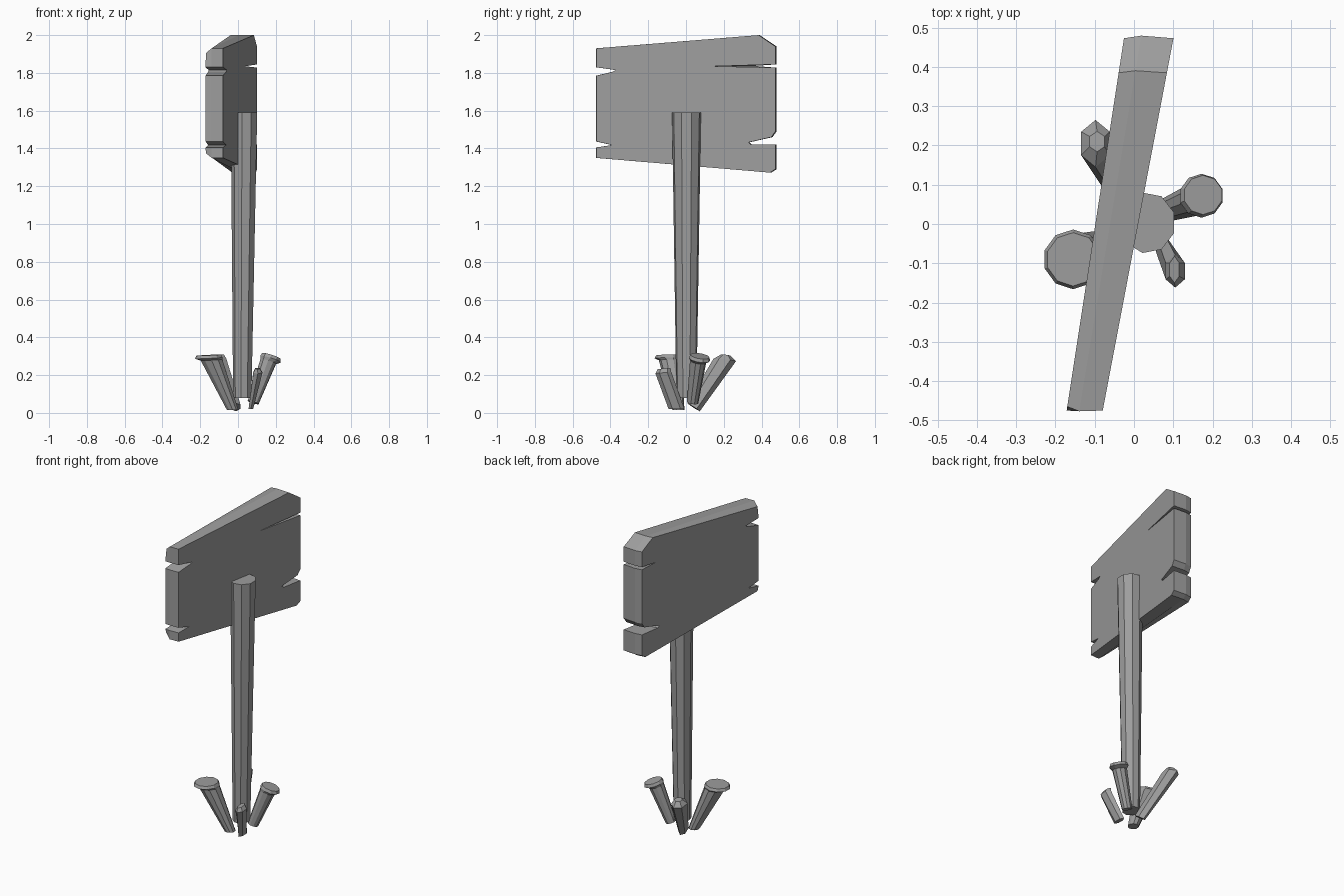
import bpy, bmesh
from math import cos, sin, tau

# dark weathered grey
grey = bpy.data.materials.new("dark_grey")
grey.diffuse_color = (0.34, 0.34, 0.34, 1)


def finish(name, bm):
    bmesh.ops.recalc_face_normals(bm, faces=bm.faces)
    me = bpy.data.meshes.new(name)
    bm.to_mesh(me)
    bm.free()
    me.materials.append(grey)
    ob = bpy.data.objects.new(name, me)
    bpy.context.collection.objects.link(ob)


def skin(name, rings):
    """Bridge equal-length loops of points and cap both ends."""
    bm = bmesh.new()
    loops = [[bm.verts.new(p) for p in r] for r in rings]
    n = len(loops[0])
    for a, b in zip(loops, loops[1:]):
        for i in range(n):
            j = (i + 1) % n
            bm.faces.new((a[i], a[j], b[j], b[i]))
    bm.faces.new(loops[0])
    bm.faces.new(loops[-1])
    finish(name, bm)


def ring(n, x, y, z, rx, ry, sx=0, sy=0):
    """Ellipse ring whose plane slopes by sx, sy."""
    pts = []
    for i in range(n):
        a = tau * (i + 0.5) / n
        dx, dy = rx * cos(a), ry * sin(a)
        pts.append((x + dx, y + dy, z + dx * sx + dy * sy))
    return pts


def stake(name, n, *rings):
    skin(name, [ring(n, *r) for r in rings])


# weathered sign board: outline in (y, z) with splits in both ends
outline = [(-0.475, 1.93), (0.385, 2.0), (0.473, 1.94), (0.473, 1.845),
           (0.15, 1.835), (0.473, 1.828), (0.473, 1.49), (0.452, 1.46),
           (0.33, 1.432), (0.345, 1.42), (0.473, 1.42), (0.473, 1.29),
           (0.445, 1.272), (-0.475, 1.35), (-0.475, 1.405), (-0.39, 1.418),
           (-0.475, 1.437), (-0.475, 1.785), (-0.39, 1.805), (-0.37, 1.815),
           (-0.475, 1.83)]
back_outline = list(outline)
back_outline[4] = (0.36, 1.837)      # this split is shallower on the back
back_outline[0] = (-0.465, 1.905)    # worn back corners
back_outline[13] = (-0.465, 1.375)


def front_x(y):
    return -0.08 + (y + 0.477) * 0.19


def back_x(y):
    return -0.17 + (y + 0.465) * 0.154


front = [(front_x(y), y, z) for y, z in outline]
mid = [(back_x(y) * 0.65 + front_x(y) * 0.35, y * (1.014 if y > 0 else 1.004), z)
       for y, z in outline]
back = [(back_x(y), y, z) for y, z in back_outline]
skin("sign_board", [front, mid, back])

# tapered post
stake("post", 9,
      (0.024, 0.002, 0.08, 0.050, 0.054),
      (0.034, 0.003, 1.59, 0.072, 0.078))

# splayed pegs with flat heads
stake("large_peg", 10,
      (-0.028, -0.040, 0.015, 0.032, 0.032),
      (-0.140, -0.084, 0.280, 0.060, 0.060, 0.05, 0.02),
      (-0.155, -0.090, 0.290, 0.076, 0.076, 0.05, 0.02),
      (-0.155, -0.090, 0.306, 0.068, 0.068, 0.05, 0.02))
stake("small_peg", 10,
      (0.080, 0.035, 0.055, 0.030, 0.030, -0.3, -0.15),
      (0.160, 0.064, 0.272, 0.043, 0.043, -0.3, -0.15),
      (0.172, 0.072, 0.284, 0.056, 0.056, -0.3, -0.15),
      (0.176, 0.074, 0.301, 0.050, 0.050, -0.3, -0.15))

# headless splinters
stake("front_splinter", 6,
      (0.068, -0.050, 0.020, 0.014, 0.042),
      (0.105, -0.120, 0.213, 0.028, 0.042, 0, 0.1),
      (0.103, -0.116, 0.235, 0.014, 0.034, 0, 0.1))
stake("back_splinter", 6,
      (-0.010, 0.040, 0.030, 0.027, 0.033, 0.1, -0.65),
      (-0.098, 0.205, 0.280, 0.042, 0.060, 0.1, -0.1),
      (-0.094, 0.210, 0.306, 0.022, 0.026, 0.1, -0.1))
